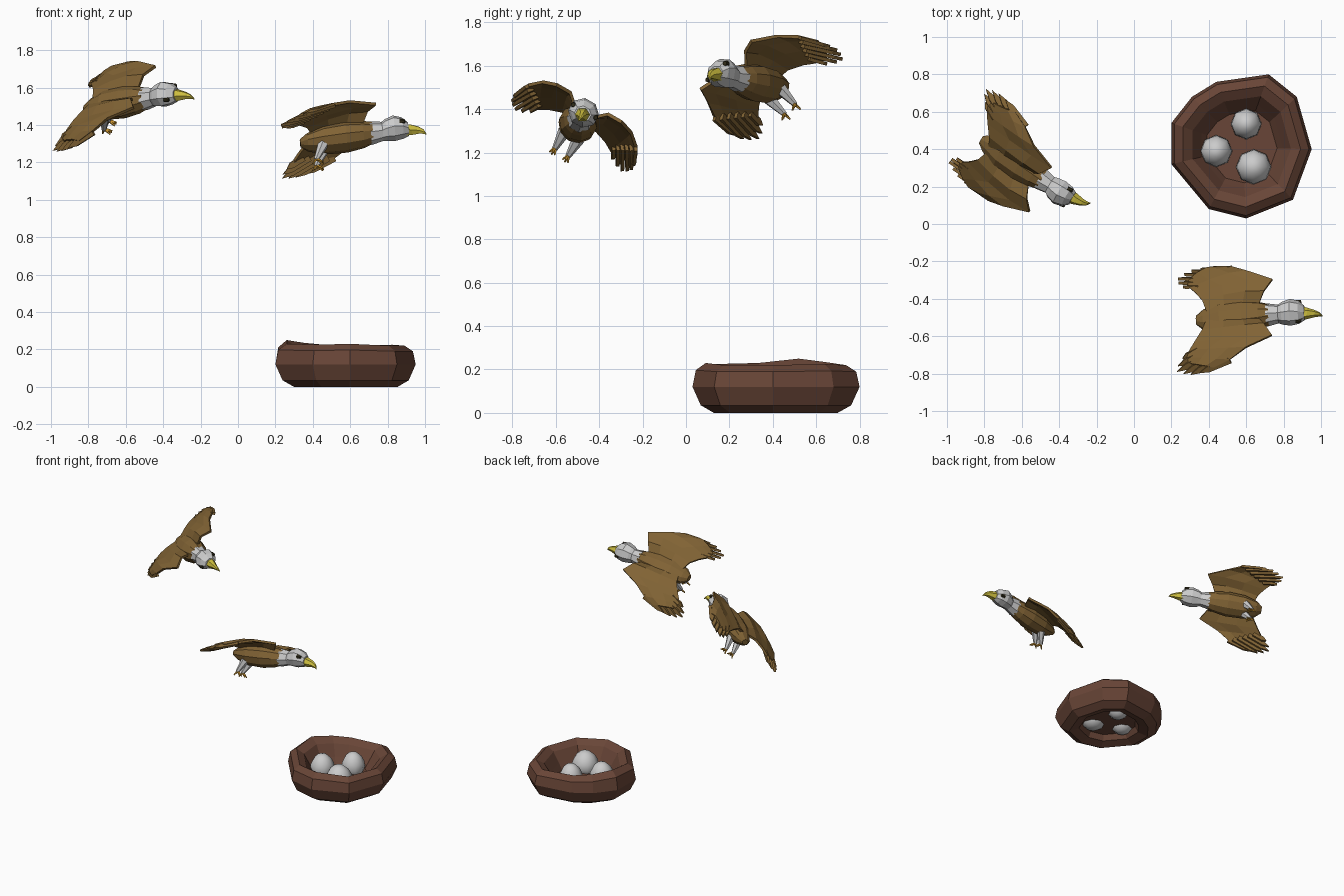
import bpy, math
from mathutils import Vector, Matrix

if "Cube" in bpy.data.objects:
    bpy.data.objects.remove(bpy.data.objects["Cube"])


def material(name, rgb):
    m = bpy.data.materials.new(name)
    m.diffuse_color = (*rgb, 1)
    m.use_nodes = True
    m.node_tree.nodes["Principled BSDF"].inputs["Base Color"].default_value = m.diffuse_color
    return m


BROWN = material("brown_feather", (0.22, 0.125, 0.035))
NEST = material("nest_brown", (0.14, 0.06, 0.038))
YELLOW = material("beak_yellow", (0.62, 0.52, 0.05))
ORANGE = material("foot_orange", (0.6, 0.3, 0.03))
DARK = material("eye_dark", (0.03, 0.025, 0.01))


def make(name, verts, faces, mat=None, matrix=Matrix(), fix=True):
    me = bpy.data.meshes.new(name)
    me.from_pydata([tuple(v) for v in verts], [], faces)
    if fix:
        import bmesh
        bm = bmesh.new()
        bm.from_mesh(me)
        bmesh.ops.recalc_face_normals(bm, faces=bm.faces)
        bm.to_mesh(me)
        bm.free()
    ob = bpy.data.objects.new(name, me)
    ob.matrix_world = matrix
    if mat:
        me.materials.append(mat)
    bpy.context.collection.objects.link(ob)
    return ob


def bridge(rings, n, caps=True):
    """Quads between stacked rings of n vertices, with optional end caps."""
    f = [(r * n + i, r * n + (i + 1) % n, (r + 1) * n + (i + 1) % n, (r + 1) * n + i)
         for r in range(rings - 1) for i in range(n)]
    if caps:
        f += [tuple(range(n)), tuple(range((rings - 1) * n, rings * n))]
    return f


def loft_x(name, rings, n, mat, matrix):
    """Rings along x given as (x, z, half width, half height)."""
    v = [(x, w * math.cos(a), z + h * math.sin(a)) for x, z, w, h in rings
         for a in [2 * math.pi * (i + 0.5) / n for i in range(n)]]
    return make(name, v, bridge(len(rings), n), mat, matrix)


def rods(name, segments, n, mat, matrix):
    """Tapered rods given as (start, end, start radius, end radius)."""
    v, f = [], []
    for a, b, r0, r1 in segments:
        a, b = Vector(a), Vector(b)
        q = (b - a).to_track_quat('Z', 'Y')
        o = len(v)
        for p, r in ((a, r0), (b, r1)):
            v += [p + q @ Vector((r * math.cos(t), r * math.sin(t), 0))
                  for t in [2 * math.pi * i / n for i in range(n)]]
        f += [tuple(o + i for i in face) for face in bridge(2, n)]
    return make(name, v, f, mat, matrix)


# wing edges from root to tip, and the tips of the long outer feathers
LEAD = [(.15, .04, .04), (.185, .10, .09), (.23, .172, .085), (.09, .235, .08),
        (.0, .285, .045), (-.09, .308, .01)]
TRAIL = [(-.13, .03, .03), (-.15, .09, .035), (-.19, .15, .02), (-.22, .19, .0),
         (-.235, .225, -.015), (-.225, .26, -.02)]
TIPS = [(-.17, .318, -.02), (-.22, .318, -.035), (-.26, .305, -.045),
        (-.295, .285, -.052), (-.29, .255, -.045), (-.265, .22, -.03)]


def wing(name, side, matrix):
    rows = []
    for a, b in zip(LEAD, TRAIL):
        a, b = Vector(a), Vector(b)
        for t, lift in ((0, 0), (.3, .016), (.65, .014), (1, 0)):
            rows.append(a.lerp(b, t) + Vector((0, lift * .5, lift)))
    f = [(4 * i + j, 4 * i + j + 1, 4 * i + j + 5, 4 * i + j + 4)
         for i in range(5) for j in range(3)]
    # outer feathers
    for k, tip in enumerate(TIPS):
        base = Vector((.0, .285, .04)).lerp(Vector((-.17, .195, .01)), k / 5)
        tip = Vector(tip)
        w = (tip - base).cross(Vector((0, .8, .6))).normalized() * .017
        mid = base.lerp(tip, .72)
        o = len(rows)
        rows += [base - w, mid - w, tip, mid + w, base + w]
        f.append((o + 4, o + 3, o + 2, o + 1, o))
    v = [(p.x, p.y * side, p.z) for p in rows]
    if side < 0:
        f = [tuple(reversed(q)) for q in f]
    ob = make(name, v, f, BROWN, matrix, fix=False)
    s = ob.modifiers.new("thickness", 'SOLIDIFY')
    s.thickness, s.offset = .016, 0


def bird(tag, origin, forward, left):
    fwd = Vector(forward).normalized()
    lft = Vector(left)
    lft = (lft - fwd * lft.dot(fwd)).normalized()
    m = Matrix((fwd, lft, fwd.cross(lft))).transposed().to_4x4()
    m.translation = origin
    # body
    loft_x(tag + "_body", [(-.19, -.01, .025, .02), (-.15, -.01, .06, .045),
                           (-.06, -.005, .085, .075), (.06, 0, .09, .082),
                           (.15, .005, .075, .073), (.205, .01, .058, .058)], 10, BROWN, m)
    # neck and head
    loft_x(tag + "_head", [(.19, .008, .063, .065), (.255, .012, .05, .052),
                           (.275, .018, .062, .058), (.32, .024, .073, .068),
                           (.365, .02, .064, .056), (.395, .01, .04, .036)], 8, None, m)
    # beak
    loft_x(tag + "_beak", [(.37, .008, .042, .036), (.41, .004, .03, .032),
                           (.45, -.003, .018, .022), (.475, -.015, .01, .014),
                           (.487, -.033, .003, .004)], 6, YELLOW, m)
    # eyes under dark brows
    rods(tag + "_eyes", [((.352, s * .054, .03), (.378, s * .06, .026), .017, .01)
                         for s in (1, -1)], 6, DARK, m)
    # legs and toes
    rods(tag + "_legs", [((-.07, s * .037, -.05), (-.118, s * .035, -.14), .03, .013)
                         for s in (1, -1)], 6, None, m)
    rods(tag + "_feet", [((-.115, s * .035, -.134), (-.115 + dx, s * .035 + dy, -.165), .009, .004)
                         for s in (1, -1)
                         for dx, dy in ((.03, .014), (.035, 0), (.03, -.014), (-.025, 0))],
         5, ORANGE, m)
    wing(tag + "_left_wing", 1, m)
    wing(tag + "_right_wing", -1, m)


bird("lower_bird", (.52, -.5, 1.33), (.99, .05, .1), (0, .87, -.5))
bird("upper_bird", (-.66, .347, 1.515), (.85, -.52, .1), (.37, .67, .65))

# nest: irregular outline scaled into a bowl with a recessed floor
OUT = [(.95, .40), (.87, .68), (.72, .80), (.44, .76), (.31, .68),
       (.20, .54), (.20, .32), (.40, .08), (.60, .03), (.85, .13)]
RIM = [0, .005, 0, .005, .015, .03, .01, .005, .01, 0]
PROFILE = [(.5, .06), (.56, .02), (.74, .0), (.9, .035), (1, .12), (.96, .19),
           (.84, .22), (.7, .19), (.58, .12), (.5, .075)]
c = Vector((.58, .41))
nv = []
for s, z in PROFILE:
    for (x, y), dz in zip(OUT, RIM):
        p = c + (Vector((x, y)) - c) * s
        nv.append((p.x, p.y, z + dz * max(0, z - .12) * 10))
make("nest", nv, bridge(len(PROFILE), len(OUT)), NEST)

# eggs, narrower at the top
for i, (x, y, r) in enumerate([(.60, .535, .083), (.44, .39, .086), (.64, .305, .095)]):
    bpy.ops.mesh.primitive_uv_sphere_add(segments=8, ring_count=7, radius=1, location=(x, y, .12))
    egg = bpy.context.object
    egg.name = f"egg_{i + 1}"
    for v in egg.data.vertices:
        k = r * (1 - .12 * v.co.z)
        v.co = Vector((v.co.x * k, v.co.y * k, v.co.z * .095))
    bpy.ops.object.shade_smooth()
